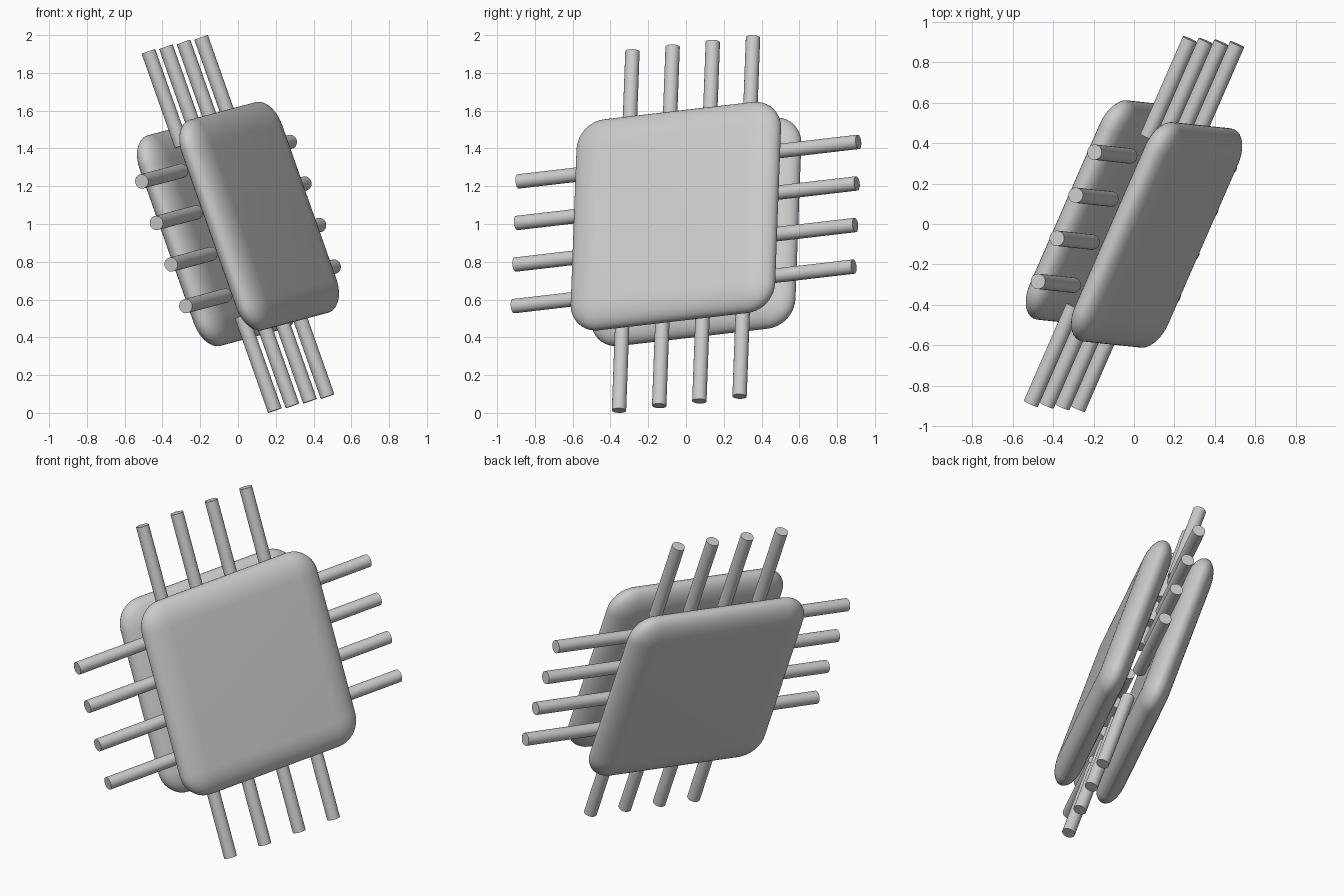
import bpy, bmesh
from mathutils import Matrix, Vector

if "Cube" in bpy.data.objects:
    bpy.data.objects.remove(bpy.data.objects["Cube"])

# Tilted frame of the whole model: u and v lie in the plates, n is their normal
u = Vector((0.398, 0.911, 0.106)).normalized()
v = Vector((-0.332, 0.035, 0.942))
v = (v - u * v.dot(u)).normalized()
n = u.cross(v)
FRAME = Matrix.Translation((0, 0, 1)) @ Matrix((u, v, n)).transposed().to_4x4()


def finish(bm, name, local):
    mesh = bpy.data.meshes.new(name)
    bmesh.ops.recalc_face_normals(bm, faces=bm.faces)
    bm.to_mesh(mesh)
    bm.free()
    obj = bpy.data.objects.new(name, mesh)
    bpy.context.collection.objects.link(obj)
    obj.matrix_world = FRAME @ local
    bpy.ops.object.select_all(action='DESELECT')
    obj.select_set(True)
    bpy.context.view_layer.objects.active = obj
    bpy.ops.object.shade_smooth_by_angle(angle=0.7)


def plate(name, offset, half=0.59, rim=0.16, thick=0.08):
    # rounded block, flattened so the rim becomes elliptical
    bm = bmesh.new()
    bmesh.ops.create_cube(bm, size=2)
    bmesh.ops.scale(bm, vec=(half, half, rim), verts=bm.verts)
    bmesh.ops.bevel(bm, geom=bm.edges[:], offset=rim * 0.985, segments=10,
                    profile=0.5, affect='EDGES')
    bmesh.ops.scale(bm, vec=(1, 1, thick / rim), verts=bm.verts)
    finish(bm, name, Matrix.Translation((0, 0, offset)))


def pin(name, axis, side, across, tip, length=0.53, radius=0.038):
    # short round pin sticking out from between the plates
    bm = bmesh.new()
    bmesh.ops.create_cone(bm, cap_ends=True, segments=32, radius1=radius,
                          radius2=radius, depth=length)
    mid = side * (tip - length / 2)
    if axis == 'u':
        local = Matrix.Translation((mid, across, 0)) @ Matrix.Rotation(1.5707963, 4, 'Y')
    else:
        local = Matrix.Translation((across, mid, 0)) @ Matrix.Rotation(1.5707963, 4, 'X')
    finish(bm, name, local)


# Two parallel plates
plate("front_plate", 0.131)
plate("back_plate", -0.131)

# Four pins on each of the four sides
for i in range(4):
    across = (i - 1.5) * 0.2335
    for axis, side, label, tip in (('u', -1, "left", 0.988), ('u', 1, "right", 0.988),
                                   ('v', -1, "bottom", 1.008), ('v', 1, "top", 1.008)):
        pin(f"{label}_pin_{i + 1}", axis, side, across, tip)
